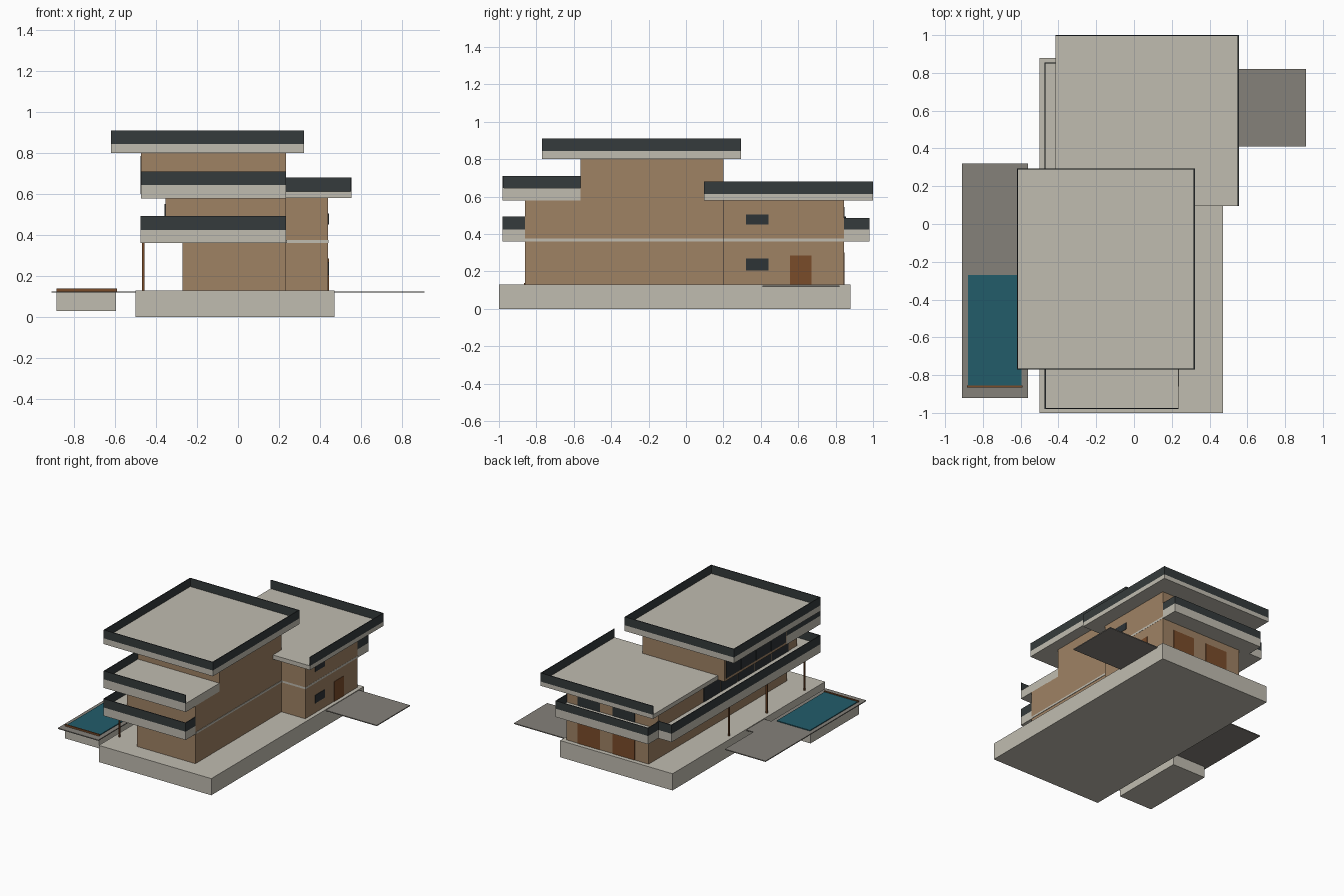
import bpy, bmesh

if "Cube" in bpy.data.objects:
    bpy.data.objects.remove(bpy.data.objects["Cube"])


def mat(name, r, g, b):
    lin = lambda c: ((c / 255 + 0.055) / 1.055) ** 2.4
    m = bpy.data.materials.new(name)
    m.diffuse_color = (lin(r), lin(g), lin(b), 1)
    m.use_nodes = True
    m.node_tree.nodes["Principled BSDF"].inputs["Base Color"].default_value = m.diffuse_color
    return m


CONCRETE = mat("concrete", 192, 188, 176)
CLADDING = mat("wood cladding", 159, 130, 100)
DARK = mat("dark parapet", 53, 59, 60)
PAVING = mat("paving", 133, 129, 122)
WATER = mat("pool water", 34, 92, 106)
TIMBER = mat("brown timber", 122, 76, 42)
GLASS = mat("dark glass", 45, 51, 54)


def box(name, x, y, z, material):
    """Axis-aligned box from (min, max) ranges."""
    bm = bmesh.new()
    bmesh.ops.create_cube(bm, size=1)
    for v in bm.verts:
        v.co = [r[0] + (c + 0.5) * (r[1] - r[0]) for r, c in zip((x, y, z), v.co)]
    me = bpy.data.meshes.new(name)
    bm.to_mesh(me)
    bm.free()
    me.materials.append(material)
    ob = bpy.data.objects.new(name, me)
    bpy.context.collection.objects.link(ob)
    return ob


T = 0.006  # parapet thickness


def parapet(name, x, y, z, sides):
    """Thin upright walls on the chosen sides (n, s, e, w) of a slab."""
    spans = {"n": (x, (y[1] - T, y[1])), "s": (x, (y[0], y[0] + T)),
             "e": ((x[1] - T, x[1]), y), "w": ((x[0], x[0] + T), y)}
    for s in sides:
        box(f"{name}_parapet_{s}", *spans[s], z, DARK)


# Ground: plinth, driveway and pool terrace
box("plinth", (-0.50, 0.47), (-1.0, 0.88), (0, 0.13), CONCRETE)
box("driveway", (0.47, 0.91), (0.41, 0.82), (0.118, 0.125), PAVING)
box("pool_terrace", (-0.91, -0.56), (-0.92, 0.32), (0.118, 0.125), PAVING)
box("terrace_link", (-0.56, -0.50), (-0.25, -0.03), (0.118, 0.125), PAVING)

# Pool
box("pool_basin", (-0.885, -0.595), (-0.865, -0.27), (0.03, 0.124), CONCRETE)
box("pool_water", (-0.88, -0.595), (-0.855, -0.27), (0.124, 0.131), WATER)
box("pool_front_rim", (-0.885, -0.59), (-0.865, -0.855), (0.118, 0.138), TIMBER)

# Walls of the three storeys and the rear wing
box("ground_floor_main", (-0.27, 0.235), (-0.86, 0.20), (0.13, 0.36), CLADDING)
box("ground_floor_wing", (-0.27, 0.44), (0.20, 0.845), (0.13, 0.36), CLADDING)
box("middle_floor_main", (-0.355, 0.235), (-0.86, 0.20), (0.375, 0.58), CLADDING)
box("middle_floor_wing", (-0.355, 0.44), (0.20, 0.845), (0.375, 0.58), CLADDING)
box("top_floor", (-0.473, 0.235), (-0.565, 0.20), (0.58, 0.80), CLADDING)

# Floor band between the lower storeys
box("floor_band_main", (-0.36, 0.238), (-0.86, 0.20), (0.36, 0.375), CONCRETE)
box("floor_band_wing", (-0.36, 0.441), (0.20, 0.846), (0.36, 0.375), CONCRETE)

# Balconies around the middle floor
box("front_balcony", (-0.475, 0.235), (-0.98, -0.86), (0.36, 0.425), CONCRETE)
box("side_balcony", (-0.475, -0.355), (-0.86, 0.855), (0.36, 0.425), CONCRETE)
parapet("balcony", (-0.475, 0.235), (-0.98, 0.855), (0.425, 0.493), "sw")
box("balcony_end_parapet", (0.235 - T, 0.235), (-0.98, -0.86), (0.425, 0.493), DARK)
box("side_balcony_end_parapet", (-0.475, -0.355), (0.855 - T, 0.855), (0.425, 0.493), DARK)
box("rear_balcony", (-0.36, 0.44), (0.845, 0.98), (0.36, 0.425), CONCRETE)
parapet("rear_balcony", (-0.36, 0.44), (0.845, 0.98), (0.425, 0.486), "new")

# Upper terrace and roofs
box("upper_terrace", (-0.473, 0.235), (-0.98, -0.565), (0.578, 0.645), CONCRETE)
parapet("upper_terrace", (-0.473, 0.235), (-0.98, -0.565), (0.645, 0.71), "sw")
box("wing_roof", (-0.415, 0.555), (0.095, 1.0), (0.58, 0.613), CONCRETE)
parapet("wing_roof", (-0.415, 0.555), (0.095, 1.0), (0.613, 0.68), "ne")
box("top_roof", (-0.62, 0.322), (-0.77, 0.295), (0.80, 0.845), CONCRETE)
parapet("top_roof", (-0.62, 0.322), (-0.77, 0.295), (0.845, 0.91), "nsew")

# Slim posts under the side balcony
for i, y in enumerate((-0.80, -0.335, 0.13)):
    box(f"post_{i}", (-0.468, -0.456), (y - 0.006, y + 0.006), (0.13, 0.36), TIMBER)

# East side openings
E = (0.44, 0.443)
box("east_upper_window", E, (0.32, 0.44), (0.45, 0.505), GLASS)
box("east_lower_window", E, (0.32, 0.44), (0.205, 0.268), GLASS)
box("east_door", E, (0.555, 0.672), (0.13, 0.285), TIMBER)

# Rear doors with windows above them
for i, x in enumerate((-0.15, 0.15)):
    box(f"rear_door_{i}", (x, x + 0.19), (0.845, 0.848), (0.13, 0.30), TIMBER)
    box(f"rear_window_{i}", (x, x + 0.19), (0.845, 0.848), (0.38, 0.545), GLASS)

# West glazing in rows of panels
for i in range(4):
    y = -0.55 + i * 0.185
    box(f"top_floor_window_{i}", (-0.476, -0.473), (y, y + 0.178), (0.60, 0.785), GLASS)
for i in range(5):
    y = -0.75 + i * 0.21
    box(f"middle_floor_window_{i}", (-0.358, -0.355), (y, y + 0.20), (0.425, 0.55), GLASS)
